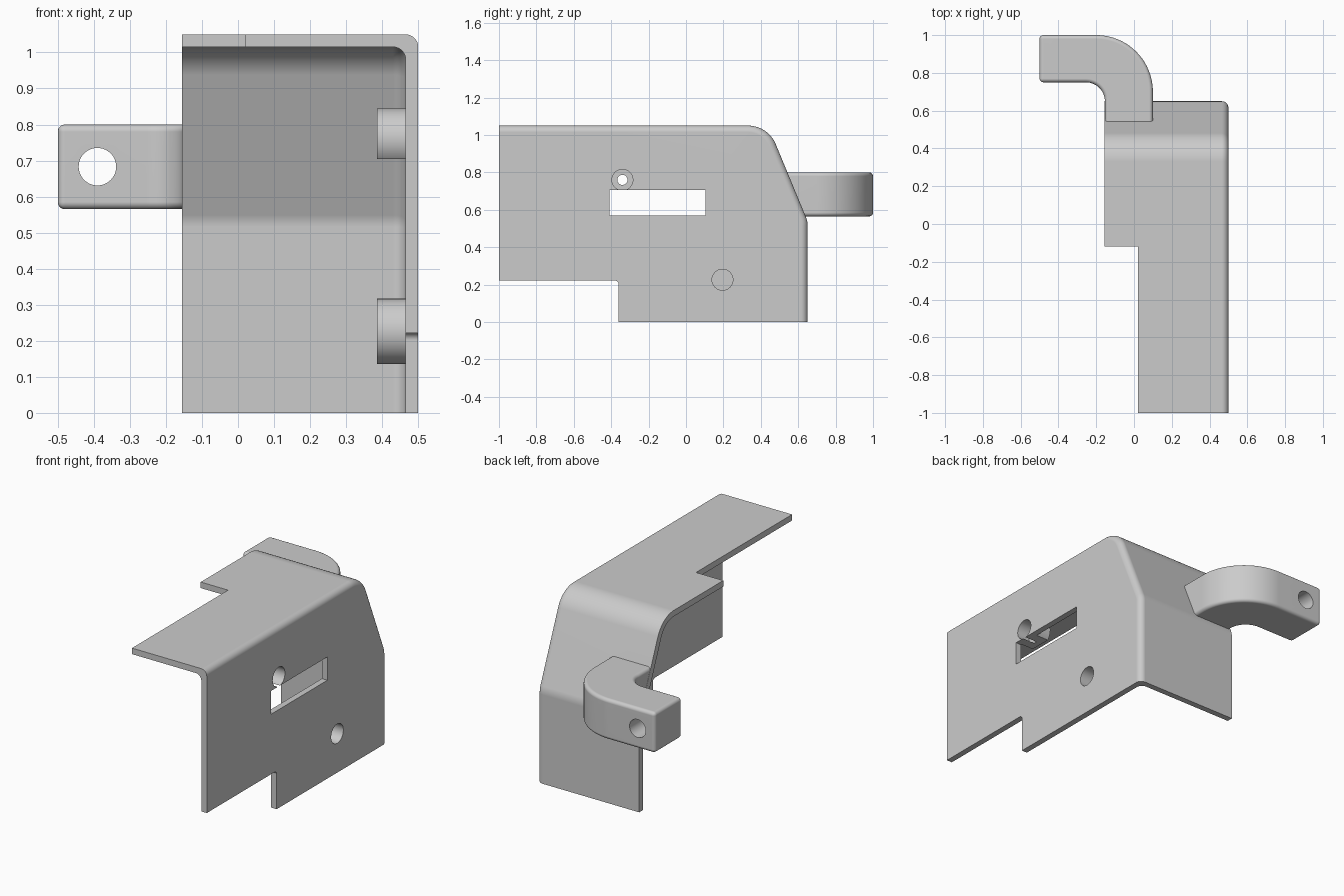
import bpy, bmesh
from math import cos, sin, pi, radians
from mathutils import Matrix

default = bpy.data.objects.get("Cube")
if default:
    bpy.data.objects.remove(default, do_unlink=True)

WALL = 0.035                      # sheet thickness, also the edge rounding
LEFT, RIGHT, TOP, BACK = -0.155, 0.5, 1.05, 0.65
SLOPE = radians(22.5)             # tilt of the sloping back panel


def make_object(name, bm):
    bmesh.ops.recalc_face_normals(bm, faces=bm.faces)
    mesh = bpy.data.meshes.new(name)
    bm.to_mesh(mesh)
    bm.free()
    obj = bpy.data.objects.new(name, mesh)
    bpy.context.collection.objects.link(obj)
    return obj


def loft(rings):
    """Closed solid through matching rings of points."""
    bm = bmesh.new()
    loops = [[bm.verts.new(p) for p in ring] for ring in rings]
    n = len(loops[0])
    for a, b in zip(loops, loops[1:]):
        for i in range(n):
            j = (i + 1) % n
            bm.faces.new((a[i], a[j], b[j], b[i]))
    bm.faces.new(loops[0])
    bm.faces.new(loops[-1])
    return bm


def arc(cx, cy, r, start, end, steps):
    return [(cx + r * cos(start + (end - start) * i / steps),
             cy + r * sin(start + (end - start) * i / steps))
            for i in range(steps + 1)]


def side_profile(inset, front, bottom):
    """Top, rounded shoulder, slope and back, as (y, z) points."""
    c, s = cos(SLOPE), sin(SLOPE)
    reach = c * BACK + s * 0.54
    r1, r2 = 0.16, 0.12
    y1 = (reach - r1 - s * (TOP - r1)) / c
    z2 = (reach - r2 - c * (BACK - r2)) / s
    return ([(front, TOP - inset)]
            + arc(y1, TOP - r1, r1 - inset, pi / 2, SLOPE, 14)
            + arc(BACK - r2, z2, r2 - inset, SLOPE, 0, 6)
            + [(BACK - inset, bottom), (front, bottom)])


def hood(name, x0, x1, inset, front, bottom):
    """Solid hood with its right-hand rim rounded."""
    stations = [(x0, inset)]
    for i in range(9):
        a = pi / 2 * i / 8
        stations.append((x1 - WALL + WALL * sin(a), inset + WALL * (1 - cos(a))))
    return make_object(name, loft(
        [[(x, y, z) for y, z in side_profile(d, front, bottom)] for x, d in stations]))


def box(name, x, y, z, rounding=0):
    bm = bmesh.new()
    bmesh.ops.create_cube(bm, size=1)
    for v in bm.verts:
        v.co = [lo + (c + 0.5) * (hi - lo) for c, (lo, hi) in zip(v.co, (x, y, z))]
    if rounding:
        edges = [e for e in bm.edges if abs(e.verts[0].co.x - e.verts[1].co.x) > 0.01]
        bmesh.ops.bevel(bm, geom=edges, offset=rounding, segments=5,
                        profile=0.5, affect='EDGES')
    return make_object(name, bm)


def cylinder(name, axis, span, center, r):
    bm = bmesh.new()
    bmesh.ops.create_cone(bm, cap_ends=True, segments=48, radius1=r, radius2=r,
                          depth=span[1] - span[0])
    mid = (span[0] + span[1]) / 2
    turn = Matrix.Rotation(pi / 2, 4, 'Y' if axis == 'X' else 'X')
    place = (mid, *center) if axis == 'X' else (center[0], mid, center[1])
    bm.transform(Matrix.Translation(place) @ turn)
    return make_object(name, bm)


def combine(target, other, operation):
    mod = target.modifiers.new("combine", 'BOOLEAN')
    mod.operation, mod.solver, mod.object = operation, 'EXACT', other
    bpy.context.view_layer.objects.active = target
    bpy.ops.object.modifier_apply(modifier=mod.name)
    bpy.data.objects.remove(other, do_unlink=True)


def hook_arm():
    """Quarter-turn arm with softened edges."""
    inner = LEFT + 0.001
    plan = ([(inner, 0.45), (0.1, 0.45)]
            + arc(-0.2, 0.7, 0.3, 0, pi / 2, 20)
            + [(-0.5, 1.0), (-0.5, 0.75)]
            + arc(inner - 0.1, 0.65, 0.1, pi / 2, 0, 12))
    bm = loft([[(x, y, z) for x, y in plan] for z in (0.565, 0.8)])
    bmesh.ops.recalc_face_normals(bm, faces=bm.faces)
    sharp = [e for e in bm.edges if e.calc_face_angle(0) > radians(40)]
    bmesh.ops.bevel(bm, geom=sharp, offset=0.02, segments=5,
                    profile=0.5, affect='EDGES')
    return make_object("hook_arm", bm)


# Hood with hook arm, hollowed out
bracket = hood("bracket", LEFT, RIGHT, 0, -1.0, 0.0)
combine(bracket, hook_arm(), 'UNION')
combine(bracket, hood("hollow", -0.3, RIGHT - WALL, WALL, -1.1, -0.1), 'DIFFERENCE')

# Screw bosses inside the side wall
screws = (((-0.34, 0.76), 0.085), ((0.195, 0.226), 0.091))
for center, radius in screws:
    combine(bracket, cylinder("boss", 'X', (0.385, 0.48), center, radius), 'UNION')

# Slot, notches and holes
cuts = [box("slot", (0.3, 0.6), (-0.41, 0.105), (0.57, 0.705)),
        box("side_notch", (0.4, 0.6), (-1.2, -0.36), (-0.2, 0.222), 0.02),
        box("top_notch", (-0.4, 0.02), (-1.2, -0.12), (0.9, 1.2)),
        cylinder("arm_hole", 'Y', (0.65, 1.1), (-0.39, 0.683), 0.052)]
for center, radius in screws:
    cuts.append(cylinder("counterbore", 'X', (0.42, 0.6), center, 0.056))
    cuts.append(cylinder("screw_hole", 'X', (0.3, 0.6), center, 0.027))
for cut in cuts:
    combine(bracket, cut, 'DIFFERENCE')

# Single grey finish
grey = bpy.data.materials.new("plain_grey")
grey.use_nodes = True
color = (0.6, 0.6, 0.6, 1)
grey.diffuse_color = color
grey.node_tree.nodes["Principled BSDF"].inputs["Base Color"].default_value = color
bracket.data.materials.clear()
bracket.data.materials.append(grey)
for face in bracket.data.polygons:
    face.material_index = 0

# Smooth rounded areas, keep corners crisp
bpy.ops.object.select_all(action='DESELECT')
bracket.select_set(True)
bpy.context.view_layer.objects.active = bracket
bpy.ops.object.shade_smooth_by_angle(angle=radians(30))
weighted = bracket.modifiers.new("even_shading", 'WEIGHTED_NORMAL')
weighted.keep_sharp = True
